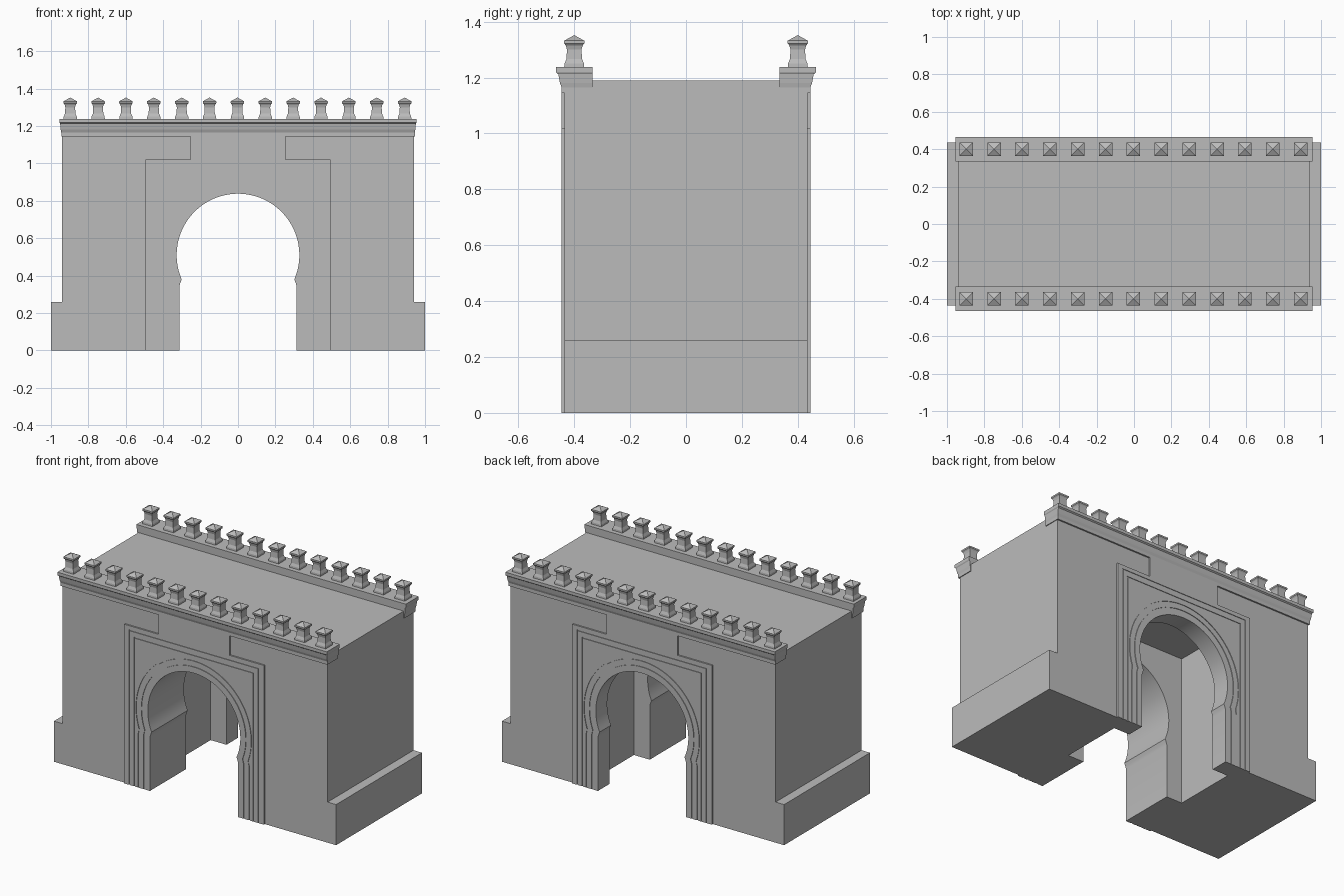
import bpy
import bmesh
import math

cube = bpy.data.objects.get("Cube")
if cube:
    bpy.data.objects.remove(cube, do_unlink=True)

stone = bpy.data.materials.new("grey stone")
stone.use_nodes = True
stone.diffuse_color = (0.5, 0.5, 0.5, 1)
stone.node_tree.nodes["Principled BSDF"].inputs["Base Color"].default_value = (0.5, 0.5, 0.5, 1)

WALL = 0.435     # half depth of the gate
ROOF = 1.19


def finish(name, bm, smooth=False):
    bmesh.ops.recalc_face_normals(bm, faces=bm.faces)
    mesh = bpy.data.meshes.new(name)
    bm.to_mesh(mesh)
    bm.free()
    mesh.materials.append(stone)
    obj = bpy.data.objects.new(name, mesh)
    bpy.context.collection.objects.link(obj)
    if smooth:
        bpy.ops.object.select_all(action='DESELECT')
        obj.select_set(True)
        bpy.context.view_layer.objects.active = obj
        bpy.ops.object.shade_smooth_by_angle(angle=math.radians(25))
    return obj


def mirrored(half):
    """Complete a path given from the right foot up to the middle."""
    return half + [(-x, z) for x, z in reversed(half)]


def box_path(x, z):
    return mirrored([(x, 0), (x, z)])


def arch_path(grow=0.0):
    """Horseshoe arch on straight jambs, offset outwards by grow."""
    radius, centre, spring, steps = 0.328 + grow, 0.51, 0.38, 28
    start = math.asin((spring - centre) / radius)
    half = [(0.313 + grow, 0), (0.313 + grow, 0.345), (0.308 + grow, 0.362)]
    for i in range(steps):
        a = start + (math.pi / 2 - start) * i / (steps - 0.5)
        half.append((radius * math.cos(a), centre + radius * math.sin(a)))
    return mirrored(half)


def band(name, outer, inner, y0, y1):
    """Extrude the area between two paths that both stand on the ground."""
    bm = bmesh.new()
    face = bm.faces.new([bm.verts.new((x, y0, z)) for x, z in outer + inner[::-1]])
    extruded = bmesh.ops.extrude_face_region(bm, geom=[face], use_keep_orig=True)
    verts = [g for g in extruded["geom"] if isinstance(g, bmesh.types.BMVert)]
    bmesh.ops.translate(bm, verts=verts, vec=(0, y1 - y0, 0))
    return finish(name, bm, True)


def loft(name, rings):
    """Skin stacked rectangles given as z, x0, x1, y0, y1."""
    bm = bmesh.new()
    loops = [[bm.verts.new((x, y, z)) for x, y in ((x0, y0), (x1, y0), (x1, y1), (x0, y1))]
             for z, x0, x1, y0, y1 in rings]
    for low, high in zip(loops, loops[1:]):
        for i in range(4):
            j = (i + 1) % 4
            bm.faces.new((low[i], low[j], high[j], high[i]))
    bm.faces.new(loops[0])
    bm.faces.new(loops[-1])
    bmesh.ops.remove_doubles(bm, verts=bm.verts, dist=0.00001)
    return finish(name, bm)


# Main block: thick front wall, wider inner hall, thin back wall
body = mirrored([(1, 0), (1, 0.26), (0.94, 0.26), (0.94, ROOF)])
HALL_FRONT, HALL_BACK = -0.08, 0.33
band("front_wall", body, arch_path(), -WALL, HALL_FRONT)
band("hall_walls", body, box_path(0.425, 0.955), HALL_FRONT, HALL_BACK)
band("back_wall", body, arch_path(), HALL_BACK, WALL)

# Raised surround: a backing plate carrying bands split by narrow grooves
surround = mirrored([(0.495, 0), (0.495, 1.02), (0.253, 1.02), (0.253, 1.15)])
bands = [
    ("outer_frame", surround, box_path(0.461, 0.995)),
    ("inner_frame", box_path(0.454, 0.988), box_path(0.425, 0.957)),
    ("spandrel", box_path(0.418, 0.95), arch_path(0.084)),
    ("outer_arch_ring", arch_path(0.077), arch_path(0.046)),
    ("inner_arch_ring", arch_path(0.039), arch_path()),
]

# Cornice sections as height and overhang; merlon sections as height and half width
cornice = [(1.145, 0.01), (1.165, 0.01), (1.18, 0.016), (1.19, 0.018),
           (1.212, 0.022), (1.218, 0.03), (1.238, 0.03)]
merlon = [(1.236, 0.036), (1.25, 0.035), (1.266, 0.028), (1.3, 0.026), (1.315, 0.03),
          (1.322, 0.036), (1.332, 0.036), (1.352, 0)]

for side, s in (("front", -1), ("back", 1)):
    band(side + "_surround", surround, arch_path(), s * WALL, s * (WALL + 0.006))
    for name, outer, inner in bands:
        band(side + "_" + name, outer, inner, s * (WALL + 0.006), s * (WALL + 0.01))
    loft(side + "_cornice", [(z, -0.94 - o / 2, 0.94 + o / 2, s * 0.335, s * (WALL + o))
                             for z, o in cornice])
    # Row of merlons on the cornice
    for i in range(13):
        x, y = -0.897 + i * 0.149, s * 0.4
        loft(f"{side}_merlon_{i + 1}", [(z, x - w, x + w, y - w, y + w) for z, w in merlon])
